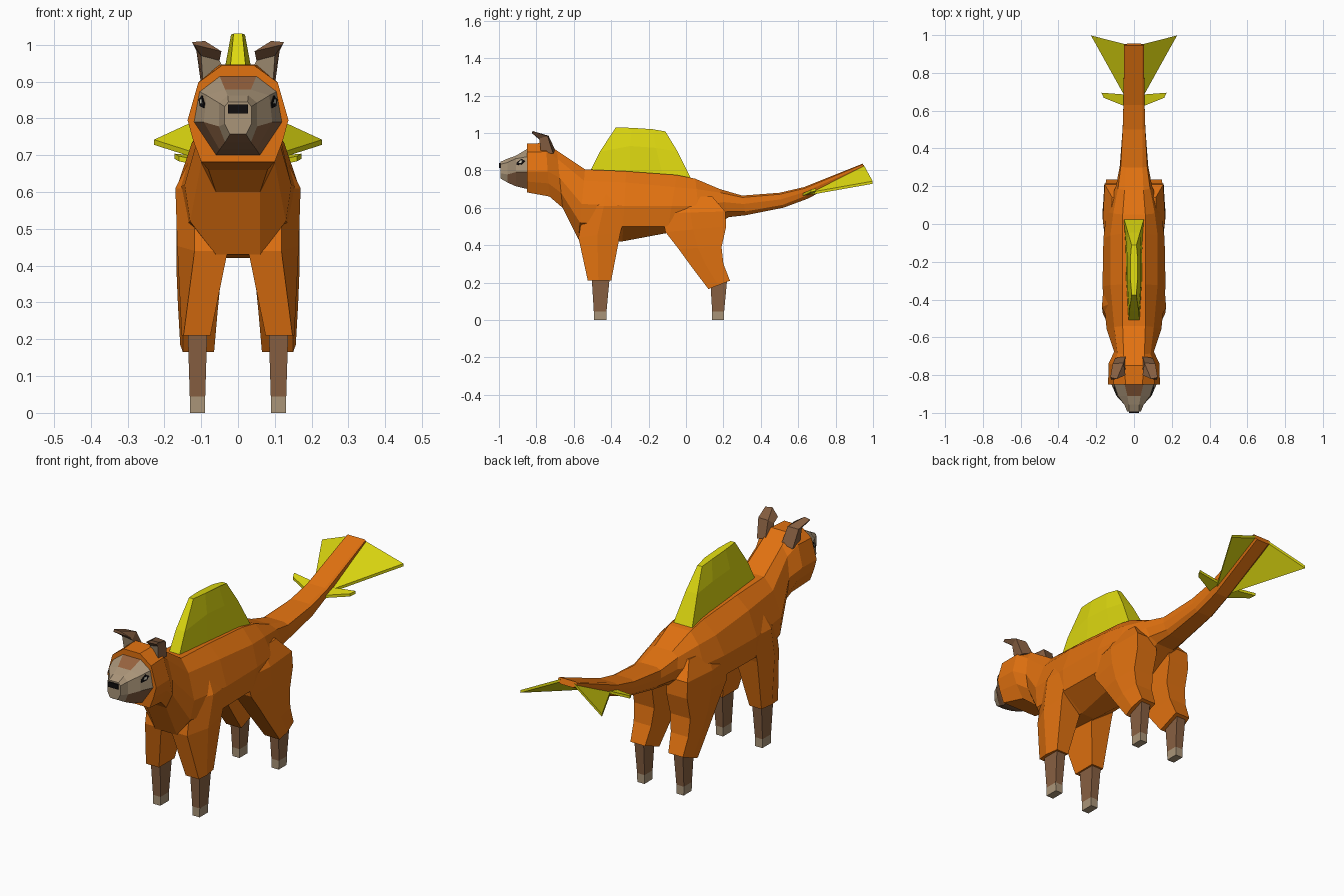
import bpy
import bmesh
from mathutils import Vector

if "Cube" in bpy.data.objects:
    bpy.data.objects.remove(bpy.data.objects["Cube"])


def material(name, r, g, b):
    """Flat colour given as 0-255 sRGB, stored linear."""
    lin = [((c / 255 + 0.055) / 1.055) ** 2.4 if c > 10 else c / 255 / 12.92 for c in (r, g, b)]
    m = bpy.data.materials.new(name)
    m.use_nodes = True
    m.diffuse_color = (*lin, 1)
    bsdf = m.node_tree.nodes["Principled BSDF"]
    bsdf.inputs["Base Color"].default_value = (*lin, 1)
    bsdf.inputs["Roughness"].default_value = 0.9
    return m


ORANGE = material("orange", 226, 114, 16)
YELLOW = material("yellow", 222, 217, 16)
BROWN = material("brown", 136, 96, 66)
RUST = material("forehead brown", 150, 98, 62)
TAN = material("tan", 170, 149, 121)
BLACK = material("black", 16, 13, 14)
PALE = material("pale eye", 205, 200, 180)


def loft(name, rings, mats, rule=None, mirror=False):
    """Skin a row of equal rings, cap both ends; rule(ring, side) picks the material."""
    for side, sx in (("left_", 1), ("right_", -1)) if mirror else (("", 1),):
        bm = bmesh.new()
        vs = [[bm.verts.new((sx * x, y, z)) for x, y, z in ring] for ring in rings]
        n = len(vs[0])
        for i in range(len(vs) - 1):
            for k in range(n):
                f = bm.faces.new((vs[i][k], vs[i][(k + 1) % n], vs[i + 1][(k + 1) % n], vs[i + 1][k]))
                f.material_index = rule(i, k) if rule else 0
        bm.faces.new(vs[0])
        end = bm.faces.new(vs[-1])
        end.material_index = rule(len(vs) - 2, 0) if rule else 0
        bmesh.ops.recalc_face_normals(bm, faces=bm.faces[:])
        me = bpy.data.meshes.new(side + name)
        bm.to_mesh(me)
        bm.free()
        for m in mats:
            me.materials.append(m)
        bpy.context.collection.objects.link(bpy.data.objects.new(side + name, me))


def section(y_top, y_bot, half):
    """Mirror a half outline (x, z from top to bottom) into a ring leaning from y_top to y_bot."""
    zt, zb = half[0][1], half[-1][1]
    pts = [(x, y_top + (y_bot - y_top) * (zt - z) / (zt - zb), z) for x, z in half]
    return pts + [(-x, y, z) for x, y, z in reversed(pts)]


# Head, neck, trunk and tail in one skin
loft("body_and_tail", [
    section(-0.85, -0.85, [(.045, .943), (.108, .897), (.137, .795), (.122, .74), (.10, .682)]),
    section(-0.75, -0.73, [(.05, .946), (.105, .90), (.135, .795), (.115, .73), (.08, .66)]),
    section(-0.69, -0.66, [(.055, .905), (.088, .86), (.105, .76), (.10, .68), (.06, .60)]),
    section(-0.54, -0.575, [(.06, .805), (.105, .745), (.145, .62), (.13, .52), (.06, .43)]),
    section(-0.32, -0.34, [(.06, .795), (.125, .735), (.167, .61), (.155, .50), (.04, .42)]),
    section(-0.05, -0.10, [(.06, .775), (.125, .71), (.162, .61), (.15, .50), (.05, .465)]),
    section(0.05, 0.08, [(.06, .755), (.11, .70), (.145, .61), (.13, .52), (.05, .47)]),
    section(0.18, 0.23, [(.05, .70), (.085, .68), (.095, .63), (.085, .58), (.05, .55)]),
    section(0.30, 0.32, [(.045, .665), (.07, .655), (.075, .62), (.065, .58), (.045, .56)]),
    section(0.50, 0.52, [(.045, .68), (.06, .672), (.06, .645), (.055, .615), (.04, .60)]),
    section(0.63, 0.65, [(.045, .71), (.056, .703), (.056, .685), (.05, .665), (.035, .648)]),
    section(0.945, 0.955, [(.045, .836), (.052, .832), (.052, .824), (.048, .816), (.035, .808)]),
], [ORANGE])

# Face and muzzle: rust forehead, tan cheeks and snout, brown jaw
FACE = [
    [(.05, .915), (.105, .873), (.12, .79), (.06, .70)],
    [(.035, .878), (.085, .862), (.093, .79), (.05, .715)],
    [(.028, .862), (.052, .842), (.052, .778), (.035, .735)],
    [(.026, .845), (.036, .832), (.036, .785), (.022, .757)],
]
FACE_Y = [-0.848, -0.91, -0.955, -0.993]


def face_rule(i, k):
    if i == 0 and k in (7, 0, 6):
        return 1 if k == 7 else 0
    if k == 3 or (k in (2, 4) and i < 2):
        return 2
    return 0


loft("face", [section(y, y, h) for y, h in zip(FACE_Y, FACE)], [TAN, RUST, BROWN], face_rule)


def box(x0, x1, y0, y1, z):
    return [(x0, y0, z), (x1, y0, z), (x1, y1, z), (x0, y1, z)]


loft("nose", [box(-.027, .027, -1.0, -.985, .813), box(-.027, .027, -1.0, -.985, .838)], [BLACK])

# Eyes: thin plates lying on the cheek
a, b = [Vector((x, FACE_Y[0], z)) for x, z in FACE[0][1:3]]
d, c = [Vector((x, FACE_Y[1], z)) for x, z in FACE[1][1:3]]
out = (d - a).cross(b - a).normalized()
out = out if out.x > 0 else -out


def cheek_plate(name, uv, lift, mat):
    flat = [a.lerp(d, u).lerp(b.lerp(c, u), v) for u, v in uv]
    loft(name, [[p - out * .003 for p in flat], [p + out * lift for p in flat]], [mat], mirror=True)


cheek_plate("eye_rim", [(.2, .25), (.5, .08), (.92, .3), (.9, .48), (.45, .45)], .003, BLACK)
cheek_plate("eye_white", [(.4, .22), (.6, .2), (.72, .34), (.5, .37)], .005, PALE)

# Ears: tan inside, tips folding forward
loft("ear", [
    [(.03, -.75, .915), (.095, -.775, .895), (.10, -.71, .89), (.045, -.70, .91)],
    [(.05, -.775, .957), (.10, -.785, .97), (.113, -.74, .983), (.055, -.735, .985)],
    [(.045, -.80, .982), (.12, -.825, 1.0), (.125, -.812, 1.007), (.09, -.82, 1.01)],
], [BROWN, TAN], lambda i, k: 1 if i == 0 and k == 0 else 0, mirror=True)


def leg_ring(z0, z1, y0, y1, x0, x1, xf):
    """Five-sided ring: front edge at y0, z0; back edge at y1, z1; bevelled outer front."""
    ym, zm = y0 * .55 + y1 * .45, z0 * .55 + z1 * .45
    return [(x0, y0, z0), (xf, y0, z0), (x1, ym, zm), (x1 - .01, y1, z1), (x0, y1, z1)]


# Upper legs
loft("front_thigh", [
    leg_ring(.69, .69, -.50, -.33, .04, .13, .09),
    leg_ring(.61, .61, -.545, -.31, .035, .17, .118),
    leg_ring(.44, .47, -.575, -.35, .028, .165, .118),
    leg_ring(.21, .21, -.525, -.40, .075, .153, .148),
], [ORANGE], mirror=True)
loft("hind_thigh", [
    leg_ring(.66, .66, -.08, .14, .04, .125, .10),
    leg_ring(.57, .58, -.13, .21, .04, .165, .145),
    leg_ring(.47, .50, -.11, .215, .04, .167, .15),
    leg_ring(.38, .39, -.04, .19, .045, .167, .15),
    leg_ring(.28, .30, .033, .20, .055, .163, .15),
    leg_ring(.165, .21, .12, .235, .065, .157, .15),
], [ORANGE], mirror=True)

# Lower legs with tan hooves
for name, y0, y1 in (("front_shin", -.505, -.407), ("hind_shin", .128, .222)):
    yb0, yb1 = y0 + .012, y1 - .018
    loft(name, [
        box(.083, .137, y0, y1, .24),
        box(.089, .131, yb0, yb1, .045),
        box(.09, .13, yb0, yb1, 0),
    ], [BROWN, TAN], lambda i, k: i, mirror=True)

# Back sail
loft("back_sail", [
    [(.03, -.52, .78), (.042, -.30, .77), (.045, -.12, .755), (.055, .035, .74),
     (-.055, .035, .74), (-.045, -.12, .755), (-.042, -.30, .77), (-.03, -.52, .78)],
    [(.025, -.46, .90), (.037, -.30, .93), (.037, -.16, .92), (.032, -.045, .90),
     (-.032, -.045, .90), (-.037, -.16, .92), (-.037, -.30, .93), (-.025, -.46, .90)],
    [(.012, -.375, 1.03), (.019, -.29, 1.027), (.019, -.18, 1.02), (.013, -.11, 1.008),
     (-.013, -.11, 1.008), (-.019, -.18, 1.02), (-.019, -.29, 1.027), (-.012, -.375, 1.03)],
], [YELLOW])


# Tail fins
def fin(name, pts, t):
    loft(name, [[(x, y, z + t) for x, y, z in pts], [(x, y, z - t) for x, y, z in pts]], [YELLOW], mirror=True)


fin("large_tail_fin", [(.04, .66, .675), (.04, .95, .822), (.228, .998, .735)], .007)
fin("small_tail_fin", [(.04, .62, .668), (.04, .685, .685), (.172, .695, .697), (.16, .668, .69)], .007)
